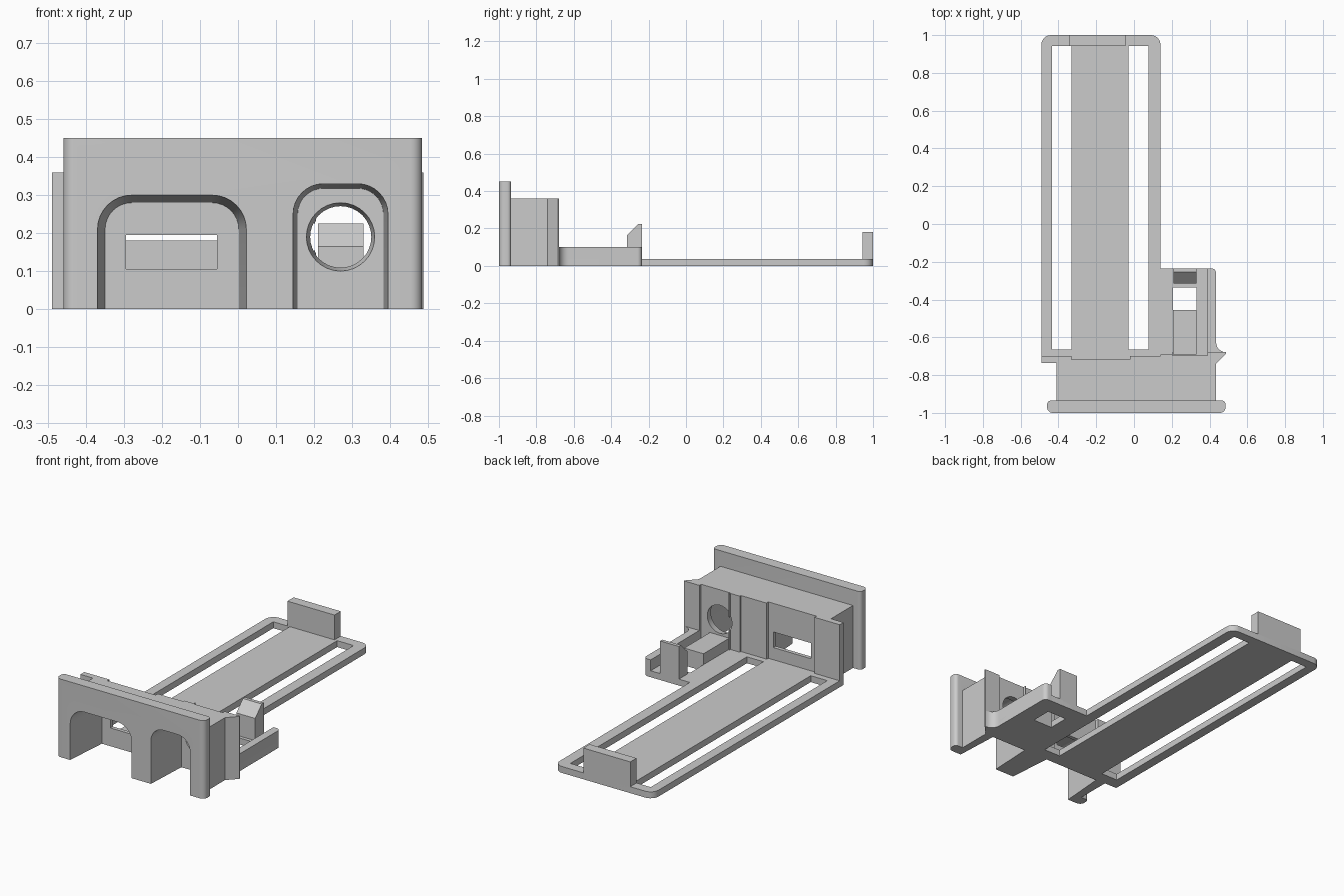
import bpy, bmesh, math
from mathutils import Vector

cube = bpy.data.objects.get("Cube")
if cube:
    bpy.data.objects.remove(cube, do_unlink=True)

GREY = (0.6, 0.6, 0.6, 1)
plastic = bpy.data.materials.new("grey_plastic")
plastic.use_nodes = True
plastic.diffuse_color = GREY
plastic.node_tree.nodes["Principled BSDF"].inputs["Base Color"].default_value = GREY


def loft(name, start, end):
    """Closed solid between two matching outlines of 3D points."""
    bm = bmesh.new()
    a = [bm.verts.new(p) for p in start]
    b = [bm.verts.new(p) for p in end]
    n = len(a)
    bm.faces.new(a)
    bm.faces.new(b)
    for i in range(n):
        j = (i + 1) % n
        bm.faces.new((a[i], a[j], b[j], b[i]))
    bmesh.ops.recalc_face_normals(bm, faces=bm.faces)
    mesh = bpy.data.meshes.new(name)
    bm.to_mesh(mesh)
    bm.free()
    obj = bpy.data.objects.new(name, mesh)
    bpy.context.collection.objects.link(obj)
    mesh.materials.append(plastic)
    return obj


def prism(name, plan, z0, z1):
    return loft(name, [(x, y, z0) for x, y in plan], [(x, y, z1) for x, y in plan])


def rounded(x0, x1, y0, y1, radii, steps=6):
    """Rectangle outline; radii run anticlockwise from the low corner."""
    pts = []
    corners = [(x0, y0, 1, 1), (x1, y0, -1, 1), (x1, y1, -1, -1), (x0, y1, 1, -1)]
    for i, ((x, y, sx, sy), r) in enumerate(zip(corners, radii)):
        if r == 0:
            pts.append((x, y))
            continue
        for k in range(steps + 1):
            t = math.pi * (1 + i / 2 + k / steps / 2)
            pts.append((x + sx * r + r * math.cos(t), y + sy * r + r * math.sin(t)))
    return pts


def box(name, x0, x1, y0, y1, z0, z1):
    return prism(name, rounded(x0, x1, y0, y1, (0, 0, 0, 0)), z0, z1)


def cut(obj, cutters):
    for c in cutters:
        mod = obj.modifiers.new("cut", "BOOLEAN")
        mod.operation = "DIFFERENCE"
        mod.solver = "EXACT"
        mod.object = c
        bpy.context.view_layer.objects.active = obj
        bpy.ops.object.modifier_apply(modifier=mod.name)


def smooth(obj):
    bpy.ops.object.select_all(action="DESELECT")
    obj.select_set(True)
    bpy.context.view_layer.objects.active = obj
    bpy.ops.object.shade_smooth_by_angle(angle=math.radians(32))


def arch(name, x0, x1, top, r, taper=0.02, front=-1.0, back=-0.74):
    """Tapered arched pocket, open at the bottom and the front."""
    outer = rounded(x0, x1, -0.1, top, (0, 0, r, r), 8)
    inner = rounded(x0 + taper, x1 - taper, -0.1, top - taper, (0, 0, r - taper, r - taper), 8)
    return loft(name, [(x, front - 0.001, z) for x, z in outer],
                [(x, back, z) for x, z in inner])


# Cutters for the two front pockets and the openings behind them
wide_arch = arch("wide_arch_cutter", -0.37, 0.022, 0.30, 0.09)
narrow_arch = arch("narrow_arch_cutter", 0.145, 0.395, 0.33, 0.08, 0.012)
window = box("window_cutter", -0.295, -0.055, -0.8, -0.6, 0.105, 0.195)
panel = box("panel_cutter", -0.33, -0.022, -0.718, -0.6, 0.035, 0.5)
channel = box("channel_cutter", 0.205, 0.39, -0.695, -0.6, 0.035, 0.5)


def ring(r, y):
    return [(0.27 + r * math.cos(k * math.tau / 32), y, 0.19 + r * math.sin(k * math.tau / 32))
            for k in range(32)]


port = loft("port_cutter", ring(0.091, -0.745), ring(0.076, -0.67))
cutters = [wide_arch, narrow_arch, window, panel, channel, port]

# Front plate with rounded vertical edges
plate = prism("front_plate", rounded(-0.46, 0.485, -1, -0.935, (0.03, 0.03, 0.02, 0.02)), 0, 0.45)
cut(plate, [wide_arch, narrow_arch])

# Connector housing, with the left flange and the right snap wedge in its outline
housing_plan = [(-0.41, -0.936), (0.435, -0.936), (0.435, -0.74), (0.488, -0.685),
                (0.488, -0.678), (0.2, -0.678), (0.2, -0.69), (0.14, -0.69), (0.14, -0.70),
                (-0.49, -0.70), (-0.49, -0.735), (-0.41, -0.735)]
housing = prism("connector_housing", housing_plan, 0, 0.36)
cut(housing, cutters)

# Long tray with two slots
tray = prism("long_tray", rounded(-0.49, 0.14, -0.705, 1, (0, 0, 0.05, 0.05)), 0, 0.037)
slots = [box("slot_cutter", x, x + 0.105, -0.665, 0.943, -0.1, 0.1) for x in (-0.435, -0.028)]
cut(tray, slots)
box("end_stop", -0.345, -0.045, 0.943, 1, 0, 0.18)

# Side tray floor with its opening
side_floor = prism("side_tray_floor",
                   rounded(0.13, 0.435, -0.70, -0.235, (0, 0, 0.025, 0)), 0, 0.037)
opening = box("opening_cutter", 0.207, 0.33, -0.455, -0.335, -0.1, 0.2)
cut(side_floor, [opening])

# Outer rail, flared where it meets the housing
flare = [(0.435 + 0.05 * (1 - math.sin(t)), -0.678 + 0.05 * (1 - math.cos(t)))
         for t in [k * math.pi / 12 for k in range(7)]]
rail_plan = [(0.39, -0.68)] + flare + rounded(0.39, 0.435, -0.3, -0.235, (0, 0, 0.025, 0))[2:]
rail = prism("side_rail", rail_plan, 0, 0.1)

# Support block and the chamfered hook
box("support_block", 0.207, 0.33, -0.455, -0.69, 0, 0.1)
hook_side = [(-0.315, 0), (-0.235, 0), (-0.235, 0.225), (-0.255, 0.225), (-0.315, 0.165)]
loft("hook", [(0.21, y, z) for y, z in hook_side], [(0.33, y, z) for y, z in hook_side])

for c in cutters + slots + [opening]:
    bpy.data.objects.remove(c, do_unlink=True)
for part in (plate, housing, tray, side_floor, rail):
    smooth(part)
